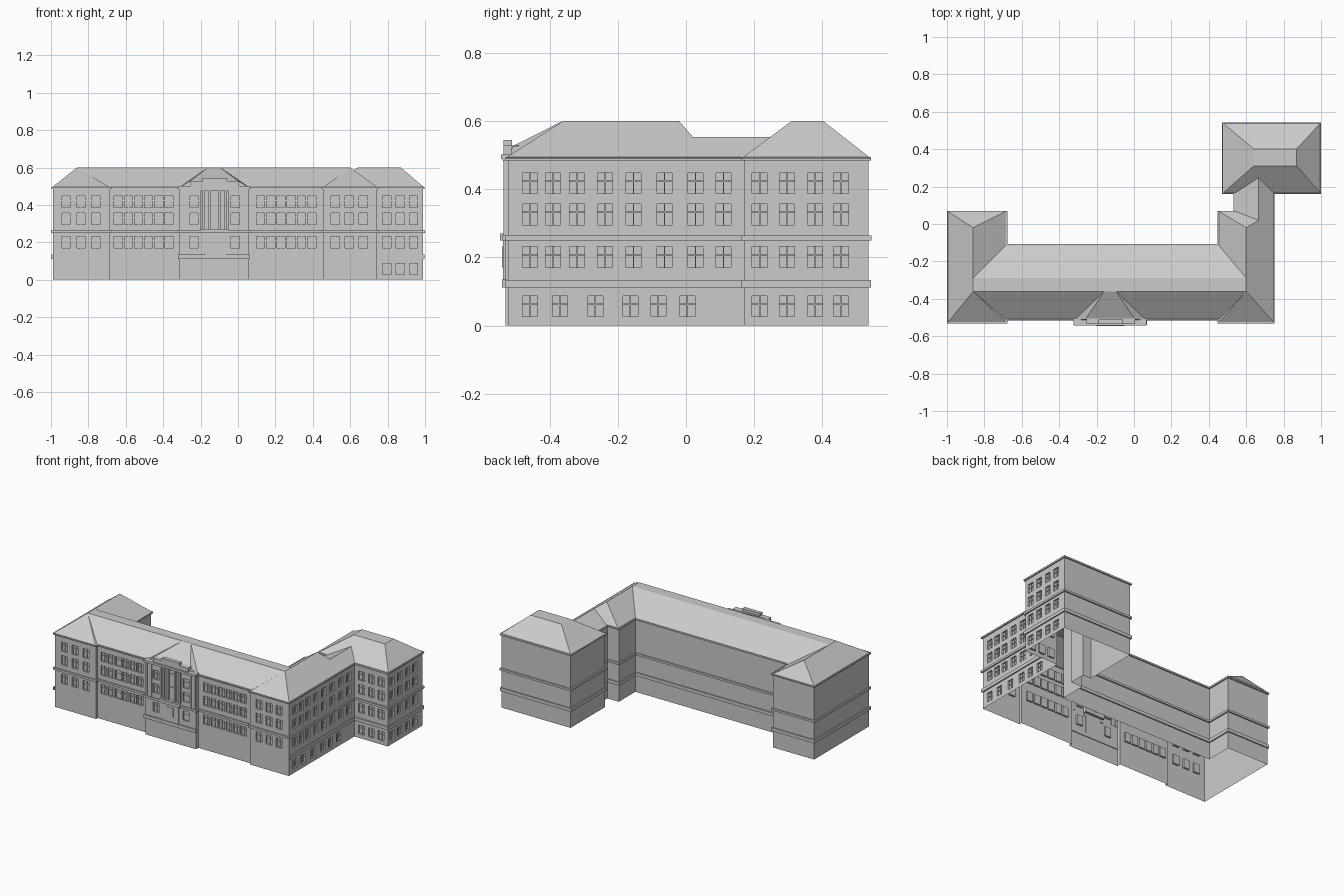
import bpy, bmesh
from mathutils import Vector

if "Cube" in bpy.data.objects:
    bpy.data.objects.remove(bpy.data.objects["Cube"])

EAVE, TOP = 0.49, 0.60
# Building footprint, counter-clockwise from the front left corner
FOOT = [(-.99, -.522), (-.685, -.522), (-.685, -.505), (-.315, -.505), (-.315, -.53), (.06, -.53),
        (.06, -.505), (.455, -.505), (.455, -.522), (.742, -.522), (.742, .17), (.99, .17),
        (.99, .535), (.48, .535), (.48, .17), (.54, .17), (.54, .06), (.455, .06),
        (.455, -.115), (-.685, -.115), (-.685, .06), (-.99, .06)]


def finish(name, bm):
    bmesh.ops.recalc_face_normals(bm, faces=bm.faces)
    me = bpy.data.meshes.new(name)
    bm.to_mesh(me)
    bm.free()
    ob = bpy.data.objects.new(name, me)
    bpy.context.collection.objects.link(ob)
    return ob


def boxes(name, items):
    """Many axis-aligned boxes (x0, x1, y0, y1, z0, z1) in one object."""
    bm = bmesh.new()
    for x0, x1, y0, y1, z0, z1 in items:
        geo = bmesh.ops.create_cube(bm, size=1)
        for v in geo['verts']:
            v.co = ((x0 + x1) / 2 + v.co.x * (x1 - x0), (y0 + y1) / 2 + v.co.y * (y1 - y0),
                    (z0 + z1) / 2 + v.co.z * (z1 - z0))
    return finish(name, bm)


def offset(d):
    """Footprint grown outward by d, with mitred corners."""
    out, n = [], len(FOOT)
    for i in range(n):
        a, b, c = (Vector(FOOT[j % n]) for j in (i - 1, i, i + 1))
        e, f = (b - a).normalized(), (c - b).normalized()
        out.append(b + d * (Vector((e.y, -e.x)) + Vector((f.y, -f.x))))
    return out


def belt(name, z0, z1, d, start=0, count=None):
    """Moulding running along the footprint."""
    n = len(FOOT)
    count = n if count is None else count
    inner, outer = FOOT, offset(d)
    bm = bmesh.new()
    for k in range(start, start + count):
        i, j = k % n, (k + 1) % n
        ring = [[bm.verts.new((p[0], p[1], z)) for p, z in
                 ((inner[m], z0), (outer[m], z0), (outer[m], z1), (inner[m], z1))] for m in (i, j)]
        for s in range(3):
            bm.faces.new((ring[0][s], ring[1][s], ring[1][s + 1], ring[0][s + 1]))
    bmesh.ops.remove_doubles(bm, verts=bm.verts, dist=1e-5)
    return finish(name, bm)


def roof(name, faces):
    """Roof planes; a point without height lies on the eave."""
    bm = bmesh.new()
    for f in faces:
        bm.faces.new([bm.verts.new(p if len(p) == 3 else (p[0], p[1], EAVE)) for p in f])
    bmesh.ops.remove_doubles(bm, verts=bm.verts, dist=1e-4)
    return finish(name, bm)


# Window positions: (axis, wall plane, outward sign, centres, rows)
ROWS = [(.17, .232), (.295, .357), (.387, .447)]
GROUND = [(.027, .087)]
LEFT6 = [-.64, -.586, -.532, -.478, -.424, -.37]
RIGHT6 = [.12, .175, .23, .285, .34, .395]
SIDE = [-.457, -.39, -.32, -.237, -.154, -.063, .028, .11]
BLOCK = [.216, .296, .378, .454]
groups = [('y', -.522, -1, [-.92, -.84, -.76, .52, .595, .67], ROWS),
          ('y', -.505, -1, LEFT6 + RIGHT6, ROWS),
          ('y', -.53, -1, [-.235, -.015], ROWS),
          ('y', .17, -1, [.795, .867, .939], ROWS + GROUND),
          ('x', .742, 1, SIDE, ROWS),
          ('x', .742, 1, [-.457, -.37, -.266, -.163, -.081, .004], GROUND),
          ('x', .99, 1, BLOCK, ROWS + GROUND)]
cuts, bars = [], []
W, D = .022, .012


def wall_box(axis, u0, u1, d0, d1, z0, z1):
    d0, d1 = sorted((d0, d1))
    return (u0, u1, d0, d1, z0, z1) if axis == 'y' else (d0, d1, u0, u1, z0, z1)


for axis, p, s, centres, rows in groups:
    for c in centres:
        for z0, z1 in rows:
            cuts.append(wall_box(axis, c - W, c + W, p - s * D, p + s * .02, z0, z1))
            q0, q1 = p - s * D, p - s * .007
            zt = z0 + .6 * (z1 - z0)
            bars.append(wall_box(axis, c - .002, c + .002, q0, q1, z0, z1))
            bars.append(wall_box(axis, c - W, c + W, q0, q1, zt - .002, zt + .002))

# Walls with recessed windows and a recessed loggia
cuts.append((-.198, -.052, -.51, -.6, .272, .478))
bm = bmesh.new()
face = bm.faces.new([bm.verts.new((x, y, 0)) for x, y in FOOT])
ext = bmesh.ops.extrude_face_region(bm, geom=[face])
for v in ext['geom']:
    if isinstance(v, bmesh.types.BMVert):
        v.co.z = EAVE
walls = finish('walls', bm)
cutter = boxes('window_cutter', [(a, b, min(c, d), max(c, d), e, f) for a, b, c, d, e, f in cuts])
cutter.hide_render = True
mod = walls.modifiers.new('windows', 'BOOLEAN')
mod.operation, mod.solver, mod.object = 'DIFFERENCE', 'EXACT', cutter
bpy.context.view_layer.objects.active = walls
bpy.ops.object.modifier_apply(modifier='windows')
bpy.data.objects.remove(cutter)
bm = bmesh.new()
bm.from_mesh(walls.data)
open_faces = [f for f in bm.faces if abs(f.normal.z) > .9
              and (f.calc_center_median().z < .001 or f.calc_center_median().z > EAVE - .001)]
bmesh.ops.delete(bm, geom=open_faces, context='FACES')
bm.to_mesh(walls.data)
bm.free()
boxes('window_bars', bars)

# Mouldings
belt('eave_cornice', .484, .495, .008)
belt('middle_belt', .25, .264, .009)
belt('lower_belt', .112, .134, .008, start=9, count=len(FOOT) - 9)

# Entrance front: base band, porch, loggia columns and windows, roof parapet
boxes('entrance_base', [(-.32, .065, -.54, -.525, .112, .135)])
boxes('entrance_porch', [(-.175, -.065, -.536, -.525, .135, .25),
                         (-.20, -.05, -.545, -.525, .25, .27)])
boxes('porch_windows', [(-.147, -.103, -.539, -.535, .17, .232)])
boxes('loggia_columns', [(x - .007, x + .007, -.53, -.516, .27, .48)
                         for x in (-.185, -.153, -.097, -.065)])
boxes('loggia_windows', [(-.145, -.105, -.514, -.509, z0, z1) for z0, z1 in ROWS[1:]])
boxes('entrance_pilasters', [(x - .008, x + .008, -.535, -.528, .265, .485)
                             for x in (-.305, -.275, -.03 + .05, .05)])
boxes('roof_parapet', [(-.32, .065, -.543, -.505, .488, .502), (-.255, .005, -.535, -.49, .502, .528),
                       (-.19, -.06, -.535, -.51, .528, .545)])

# Main roof with both wings and the link
A, B = (-.86, -.36, TOP), (.6, -.36, TOP)
C, E = (.6, -.29, TOP), (-.86, -.29, TOP)
L, R = (-.86, -.02, TOP), (.6, -.02, TOP)
K1, K2 = (.665, .02, .553), (.665, .25, .553)
roof('main_roof', [
    [A, B, (.45, -.515), (-.68, -.515)], [A, B, C, E], [E, C, (.45, -.11), (-.68, -.11)],
    [(-1, -.532), (-.68, -.532), A], [(-.68, -.532), (-.68, -.515), A],
    [(-1, -.532), A, E, L, (-1, .07)], [(-1, .07), L, (-.68, .07)],
    [E, (-.68, -.11), (-.68, .07), L],
    [(.45, -.532), (.752, -.532), B], [(.45, -.532), (.45, -.515), B],
    [(.752, -.532), B, C, R, K1, K2, (.752, .25)],
    [C, (.45, -.11), (.45, .07), R], [(.45, .07), (.535, .07), K1, R],
    [(.535, .07), K1, K2, (.535, .25)]])

# Rear block hipped roof with flat top
e = [(.472, .162), (1, .162), (1, .543), (.472, .543)]
t = [(.64, .31, TOP), (.87, .31, TOP), (.87, .402, TOP), (.64, .402, TOP)]
roof('rear_block_roof', [t] + [[e[i], e[(i + 1) % 4], t[(i + 1) % 4], t[i]] for i in range(4)])

# Small hipped roof over the entrance
p, q = (-.16, -.362, TOP), (-.095, -.362, TOP)
f0, f1 = (-.26, -.51, .525), (.005, -.51, .525)
roof('entrance_roof', [[f0, f1, q, p], [(-.32, -.515), f0, p], [f1, (.065, -.515), q],
                       [(-.32, -.515), (.065, -.515), f1, f0]])
